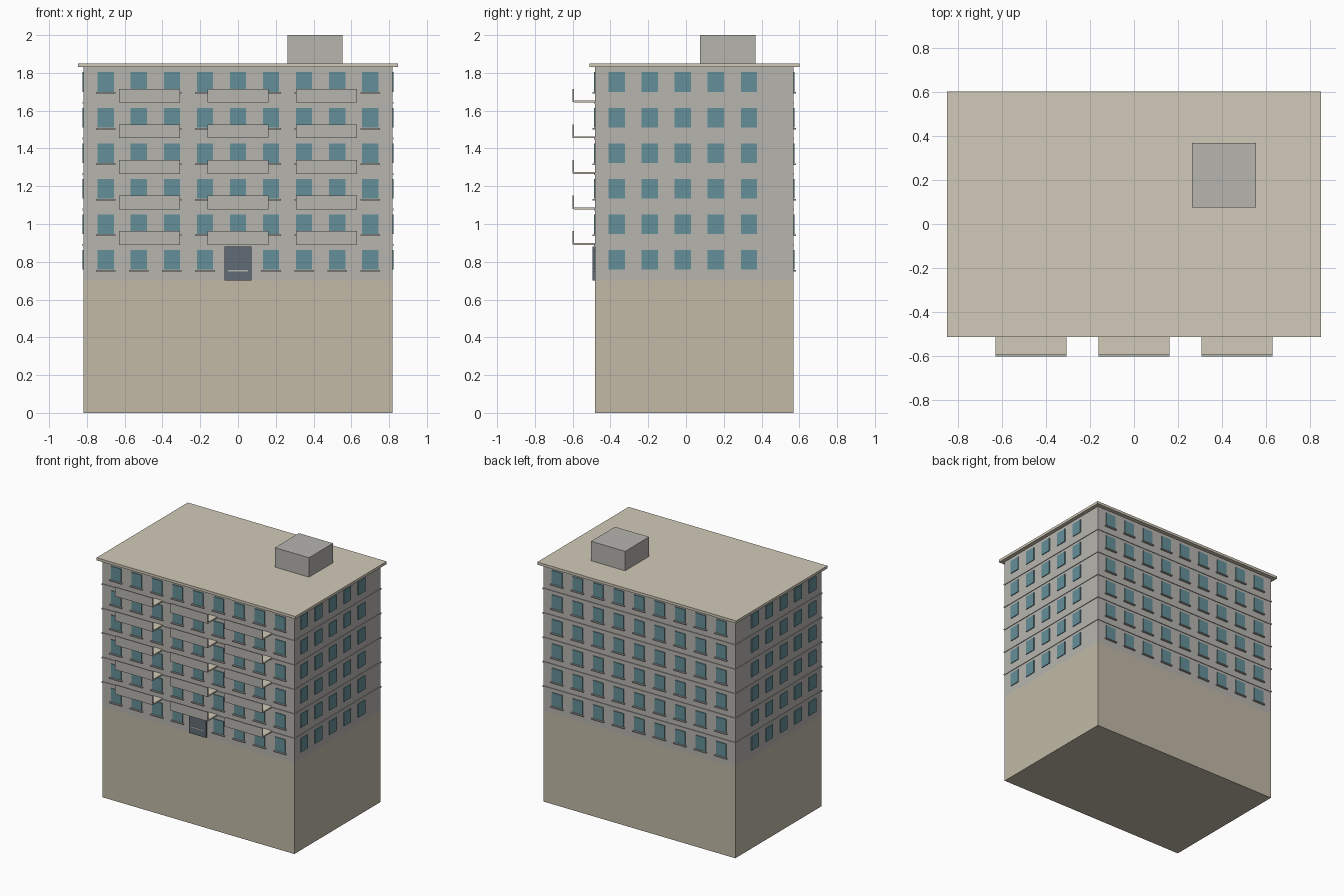
import bpy, bmesh

if "Cube" in bpy.data.objects:
    bpy.data.objects.remove(bpy.data.objects["Cube"])


def material(name, r, g, b):
    m = bpy.data.materials.new(name)
    m.diffuse_color = (r, g, b, 1)
    m.use_nodes = True
    m.node_tree.nodes["Principled BSDF"].inputs["Base Color"].default_value = m.diffuse_color
    return m


WALL = material("wall_grey", 0.47, 0.46, 0.43)
STONE = material("stone", 0.54, 0.49, 0.39)
TRIM = material("trim", 0.64, 0.59, 0.48)
GLASS = material("glass", 0.13, 0.28, 0.32)
DOOR = material("door_slate", 0.12, 0.15, 0.18)


def boxes(name, mat, extents):
    """One object made of boxes given as (x0, x1, y0, y1, z0, z1)."""
    bm = bmesh.new()
    for x0, x1, y0, y1, z0, z1 in extents:
        verts = bmesh.ops.create_cube(bm, size=1)["verts"]
        bmesh.ops.scale(bm, vec=(x1 - x0, y1 - y0, z1 - z0), verts=verts)
        bmesh.ops.translate(bm, vec=((x0 + x1) / 2, (y0 + y1) / 2, (z0 + z1) / 2), verts=verts)
    mesh = bpy.data.meshes.new(name)
    bm.to_mesh(mesh)
    bm.free()
    mesh.materials.append(mat)
    bpy.context.collection.objects.link(bpy.data.objects.new(name, mesh))


W, Y0, Y1 = 0.818, -0.482, 0.568     # half width, front and back wall planes
BASE, TOP, FLOORS = 0.70, 1.83, 6
STEP = (TOP - BASE) / FLOORS
floors = [BASE + STEP * i for i in range(FLOORS)]
columns = [0.175 * i for i in range(-4, 5)]
side_columns = [-0.367 + 0.175 * i for i in range(5)]

# Main masses
boxes("plinth", STONE, [(-W, W, Y0, Y1, 0, BASE)])
boxes("walls", WALL, [(-W, W, Y0, Y1, BASE, TOP)])
boxes("roof_slab", TRIM, [(-0.848, 0.848, -0.512, 0.6, TOP, 1.85)])
boxes("roof_housing", WALL, [(0.262, 0.553, 0.075, 0.367, 1.85, 2.0)])

# Thin bands at each floor line
boxes("floor_bands", WALL, [(-W - 0.005, W + 0.005, Y0 - 0.005, Y1 + 0.005, z - 0.005, z + 0.005)
                            for z in floors[1:]])

# Windows and sills
windows, sills = [], []
for z in floors:
    a, b = z + 0.058, z + 0.162
    for x in columns:
        for y, s in ((Y0, -1), (Y1, 1)):
            windows.append((x - 0.043, x + 0.043, *sorted((y - s * 0.005, y + s * 0.006)), a, b))
            sills.append((x - 0.052, x + 0.052, *sorted((y - s * 0.005, y + s * 0.014)), a - 0.01, a - 0.002))
    for y in side_columns:
        for s in (-1, 1):
            windows.append((*sorted((s * (W - 0.005), s * (W + 0.006))), y - 0.043, y + 0.043, a, b))
boxes("windows", GLASS, windows)
boxes("window_sills", WALL, sills)

# Entrance door
boxes("entrance_door", DOOR, [(-0.072, 0.072, Y0 - 0.012, Y0 + 0.005, BASE, 0.88)])

# Balconies: floor slab and front parapet
slabs, parapets = [], []
for z in floors[1:]:
    for x in (-0.468, 0, 0.468):
        slabs.append((x - 0.161, x + 0.161, -0.594, Y0, z + 0.001, z + 0.011))
        parapets.append((x - 0.161, x + 0.161, -0.6, -0.592, z + 0.003, z + 0.074))
boxes("balcony_slabs", TRIM, slabs)
boxes("balcony_parapets", WALL, parapets)
